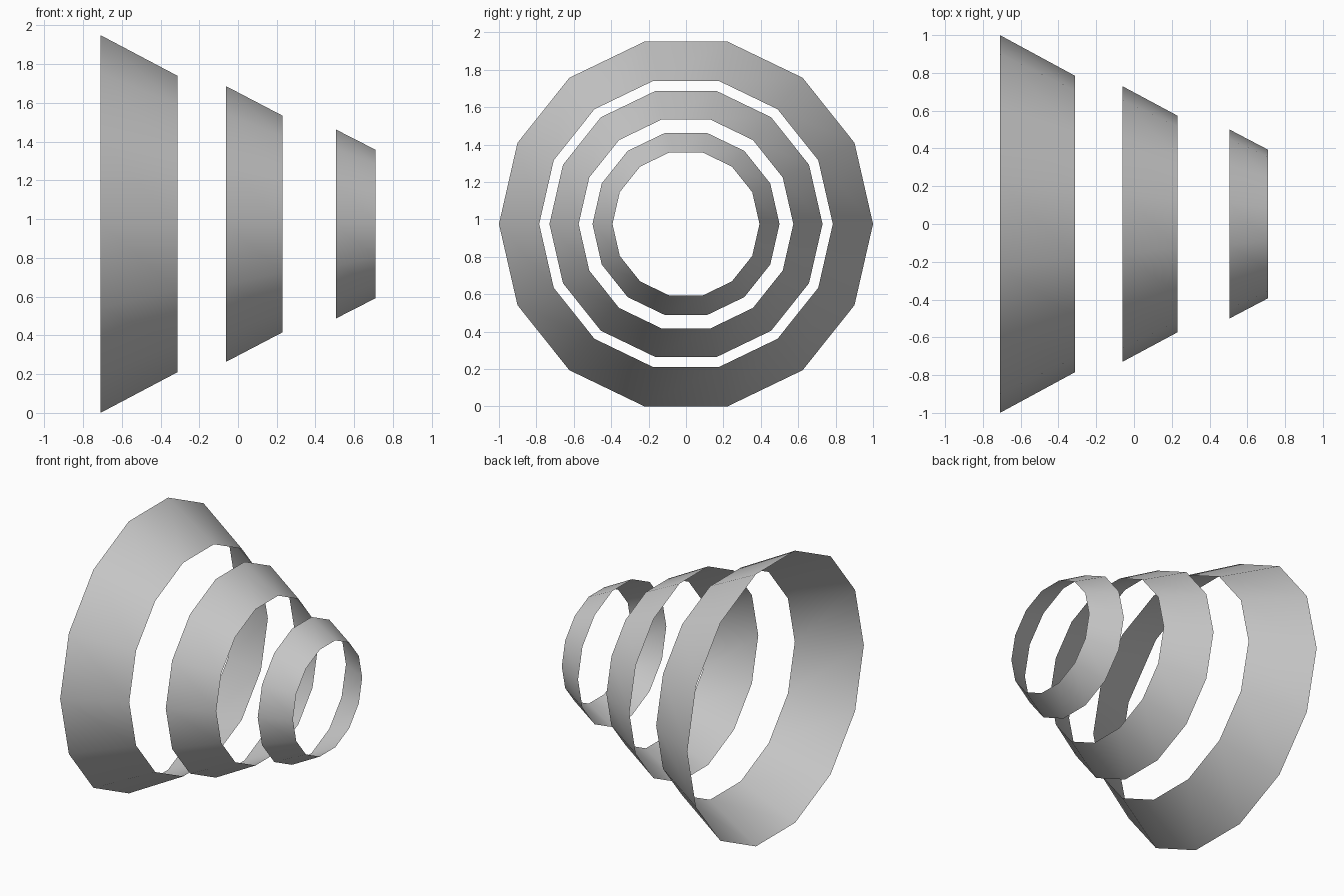
import bpy, bmesh
from math import cos, sin, tau

if "Cube" in bpy.data.objects:
    bpy.data.objects.remove(bpy.data.objects["Cube"])

SIDES = 14
CENTRE_Z = 0.975


def cone_band(name, x0, r0, x1, r1):
    """Open, thin conical band around the x axis."""
    bm = bmesh.new()
    rings = [[bm.verts.new((x, r * cos(tau * i / SIDES), r * sin(tau * i / SIDES)))
              for i in range(SIDES)] for x, r in ((x0, r0), (x1, r1))]
    a, b = rings
    for i in range(SIDES):
        j = (i + 1) % SIDES
        face = bm.faces.new((a[i], a[j], b[j], b[i]))
        face.smooth = True
    mesh = bpy.data.meshes.new(name)
    bm.to_mesh(mesh)
    bm.free()
    obj = bpy.data.objects.new(name, mesh)
    obj.location.z = CENTRE_Z
    bpy.context.collection.objects.link(obj)


# Three bands shrinking towards +x
cone_band("large_band", -0.71, 1.0, -0.313, 0.785)
cone_band("middle_band", -0.062, 0.73, 0.229, 0.574)
cone_band("small_band", 0.506, 0.50, 0.71, 0.393)
